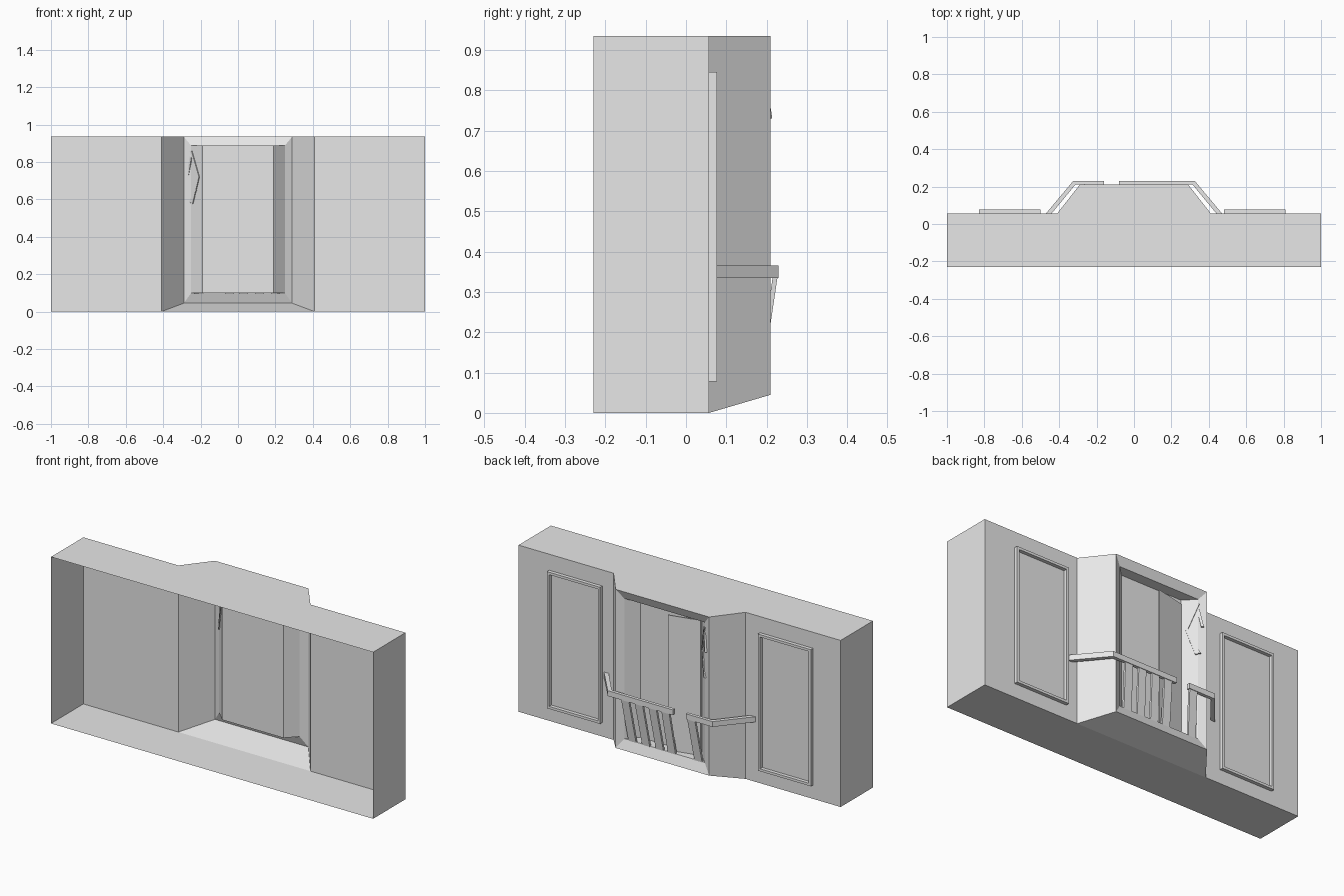
import bpy
import bmesh
from mathutils import Vector

cube = bpy.data.objects.get("Cube")
if cube:
    bpy.data.objects.remove(cube, do_unlink=True)

grey = bpy.data.materials.new("plain_grey")
grey.use_nodes = True
grey.diffuse_color = (0.8, 0.8, 0.8, 1)
grey.node_tree.nodes["Principled BSDF"].inputs["Base Color"].default_value = (0.8, 0.8, 0.8, 1)

HEIGHT, FRONT, BACK, BAY = 0.935, -0.23, 0.057, 0.21


def make(name, polygons, closed=False):
    """Object from polygons given as lists of points; shared points are welded."""
    bm = bmesh.new()
    for poly in polygons:
        bm.faces.new([bm.verts.new(p) for p in poly])
    bmesh.ops.remove_doubles(bm, verts=bm.verts, dist=0.0005)
    if closed:
        bmesh.ops.recalc_face_normals(bm, faces=bm.faces)
    mesh = bpy.data.meshes.new(name)
    bm.to_mesh(mesh)
    bm.free()
    mesh.materials.append(grey)
    obj = bpy.data.objects.new(name, mesh)
    bpy.context.collection.objects.link(obj)
    return obj


def bridge(a, b):
    """Quads joining two rings of equal length."""
    n = len(a)
    return [[a[i], a[(i + 1) % n], b[(i + 1) % n], b[i]] for i in range(n)]


def prism(name, a, b):
    return make(name, bridge(a, b) + [a, b], closed=True)


def ring(x, y, bottom, top):
    return [(-x, y, bottom), (x, y, bottom), (x, y, top), (-x, y, top)]


def bar(name, start, end, side, depth):
    """Straight bar between two points, with its two half-width vectors."""
    s, d = Vector(side), Vector(depth)
    corners = [s + d, s - d, -s - d, d - s]
    return prism(name, [Vector(start) + c for c in corners],
                 [Vector(end) + c for c in corners])


# Room shell, open at the front, with the bay pushed out of the back wall
plan = [(1, FRONT, 0), (1, BACK, 0), (0.41, BACK, 0), (0.29, BAY, 0.045)]
plan += [(-x, y, z) for x, y, z in reversed(plan)]
walls = []
for i, (p, q) in enumerate(zip(plan, plan[1:])):
    if i != 3:  # the bay's back holds the window niche
        walls.append([p, q, (q[0], q[1], HEIGHT), (p[0], p[1], HEIGHT)])
roof = [(x, y, HEIGHT) for x, y, z in plan]
floor = [p for p in plan if p[2] == 0]
bay_floor = plan[2:6]
make("room_shell", walls + [roof, floor, bay_floor])

# Window niche: sloping frame, angled reveals and back panel
outer = ring(0.29, BAY, 0.045, HEIGHT)
rim = ring(0.25, 0.19, 0.1, 0.887)
inner = ring(0.19, 0.13, 0.1, 0.887)
make("window_frame", bridge(outer, rim))
make("window_niche", bridge(rim, inner) + [inner])

# Shutter standing ajar in the niche
shutter = [(-0.188, 0.132), (-0.186, 0.138), (-0.012, 0.178), (-0.012, 0.172)]
prism("ajar_shutter", [(x, y, 0.102) for x, y in shutter],
      [(x, y, 0.86) for x, y in shutter])

# Thin moulding rectangles on the back wall
for side, middle in (("left", 0.645), ("right", -0.665)):
    def loop(inset, y):
        w = 0.165 - inset
        return [(middle + x, yy, z) for x, yy, z in
                ring(w, y, 0.078 + inset, 0.845 - inset)]
    loops = [loop(0, BACK), loop(0, 0.077), loop(0.014, 0.077), loop(0.014, BACK)]
    faces = []
    for a, b in zip(loops, loops[1:]):
        faces += bridge(a, b)
    make(side + "_wall_moulding", faces)


# Broken handrail around the bay
def handrail(name, sign, broken_end):
    outside = [(0.47 * sign, BACK), (0.325 * sign, 0.23), (broken_end, 0.23)]
    inside = [(broken_end, 0.212), (0.312 * sign, 0.212), (0.44 * sign, BACK)]
    low, high = 0.335, 0.365
    faces = []
    for z in (low, high):
        for i in (0, 1):
            faces.append([(x, y, z) for x, y in
                          (outside[i], outside[i + 1], inside[1 - i], inside[2 - i])])
    path = outside + inside
    faces += bridge([(x, y, low) for x, y in path], [(x, y, high) for x, y in path])
    make(name, faces, closed=True)


handrail("left_handrail", 1, -0.08)
handrail("right_handrail", -1, -0.16)

# Leaning balusters: top x, bottom x
for i, (top, bottom) in enumerate([(0.22, 0.2), (0.135, 0.115), (0.05, 0.03),
                                   (-0.03, -0.045), (-0.19, -0.21)]):
    bar(f"baluster_{i + 1}", (top, 0.221, 0.337), (bottom, 0.185, 0.095),
        (0.024, 0, 0), (0, 0.006, 0))


# Splintered trim on the right reveal: x runs along the angled face
def reveal(x, z):
    return (x, 0.13 - 0.19 - x, z)


splinters = [((-0.25, 0.86), (-0.21, 0.72)), ((-0.21, 0.72), (-0.245, 0.575)),
             ((-0.25, 0.83), (-0.265, 0.73)), ((-0.225, 0.65), (-0.255, 0.58))]
for i, (a, b) in enumerate(splinters):
    bar(f"splinter_{i + 1}", reveal(*a), reveal(*b),
        (0.005, -0.005, 0), (0.004, 0.004, 0))
